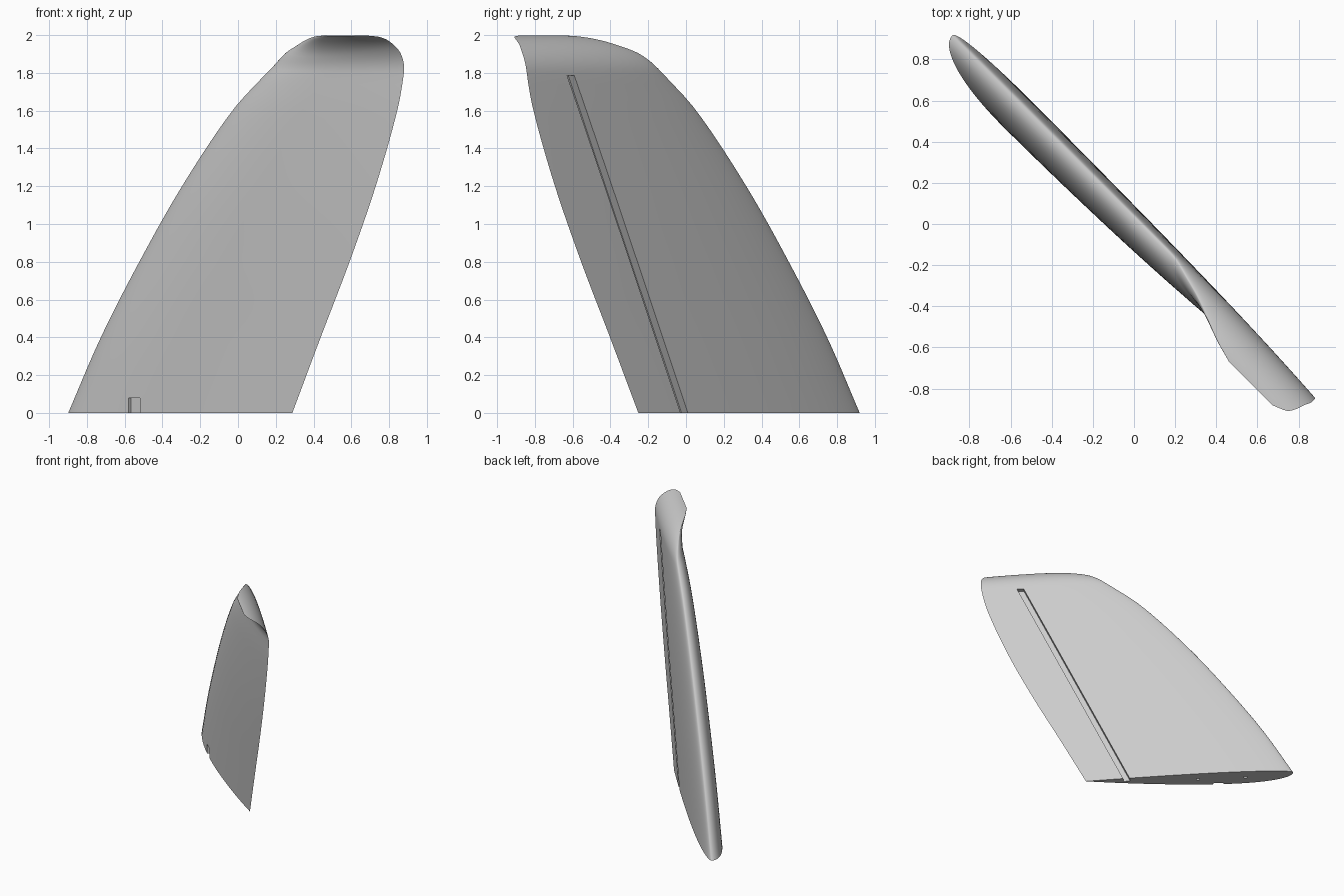
import bpy, bmesh
from math import sqrt, cos, sin, pi, radians
from mathutils import Vector

if "Cube" in bpy.data.objects:
    bpy.data.objects.remove(bpy.data.objects["Cube"])

BEND_Z, BEND_R, CHORD_N = 1.8, 0.2, 0.025
SIDE_POINTS = 36

# distance along the span, leading edge, trailing edge
STATIONS = [
    (0, -1.273, .382), (.4, -1.029, .594), (.8, -.742, .81),
    (1.2, -.424, 1.006), (1.6, -.05, 1.167), (1.8, .205, 1.217),
    (1.905, .35, 1.222), (1.954, .46, 1.21), (2.051, .68, 1.172),
    (2.086, .80, 1.10),
]
SPAN = STATIONS[-1][0]


def world(u, n, z):
    """u runs along the chord, n across the fin, z up."""
    return Vector(((u + n) / sqrt(2), (n - u) / sqrt(2), z))


def edge_at(p, col):
    """Smooth curve through the stations."""
    def slope(i):
        a, b = STATIONS[max(i - 1, 0)], STATIONS[min(i + 1, len(STATIONS) - 1)]
        return (b[col] - a[col]) / (b[0] - a[0])
    i = max(k for k in range(len(STATIONS) - 1) if STATIONS[k][0] <= p + 1e-9)
    a, b = STATIONS[i], STATIONS[i + 1]
    w = b[0] - a[0]
    t = (p - a[0]) / w
    return ((1 + 2 * t) * (1 - t) ** 2 * a[col] + t * (1 - t) ** 2 * w * slope(i)
            + t * t * (3 - 2 * t) * b[col] + t * t * (t - 1) * w * slope(i + 1))


def foil(s):
    """Airfoil half thickness, one at its thickest."""
    return 10 * (.2969 * sqrt(s) - .126 * s - .3516 * s**2 + .2843 * s**3 - .1036 * s**4)


def section(p):
    lead, trail = edge_at(p, 1), edge_at(p, 2)
    chord = trail - lead
    angle = max(0, p - BEND_Z) / BEND_R
    thin = sqrt(max(.01, 1 - (max(0, p - BEND_Z) / (SPAN - BEND_Z)) ** 2))
    points = []
    for k in range(2 * SIDE_POINTS):
        s = (1 + cos(pi * k / SIDE_POINTS)) / 2
        side = .027 if k < SIDE_POINTS else -.085
        h = side * chord * thin * max(0, foil(s))
        n = CHORD_N - BEND_R * (1 - cos(angle)) + h * cos(angle)
        z = min(p, BEND_Z) + (BEND_R + h) * sin(angle)
        points.append(world(lead + s * chord, n, z))
    return points


def make_object(name, bm):
    bmesh.ops.recalc_face_normals(bm, faces=bm.faces[:])
    mesh = bpy.data.meshes.new(name)
    bm.to_mesh(mesh)
    bm.free()
    obj = bpy.data.objects.new(name, mesh)
    bpy.context.collection.objects.link(obj)
    return obj


def loft(name, rings):
    bm = bmesh.new()
    loops = [[bm.verts.new(co) for co in ring] for ring in rings]
    for a, b in zip(loops, loops[1:]):
        for k in range(len(a)):
            j = (k + 1) % len(a)
            bm.faces.new((a[k], a[j], b[j], b[k]))
    bm.faces.new(loops[0])
    bm.faces.new(loops[-1])
    return make_object(name, bm)


def slab(name, low, high, half, n0, n1):
    """Bar between two (u, z) points."""
    return loft(name, [[world(u - half, n0, z), world(u + half, n0, z),
                        world(u + half, n1, z), world(u - half, n1, z)]
                       for u, z in (low, high)])


# Fin with its curled tip
steps = [BEND_Z * i / 30 for i in range(30)]
steps += [BEND_Z + (SPAN - BEND_Z) * sin(pi / 2 * i / 20) for i in range(21)]
fin = loft("fin", [section(p) for p in steps])

# Hinge groove, fixing notch and pin holes
cutters = [
    slab("groove_cutter", (.033, -.05), (.905, 1.785), .026, -.002, .3),
    slab("notch_cutter", (-.663, -.05), (-.663, .08), .042, -.3, -.095),
    slab("front_pin_cutter", (-.89, -.05), (-.89, .05), .012, -.035, -.011),
    slab("rear_pin_cutter", (-.51, -.05), (-.51, .05), .012, -.035, -.011),
]
bpy.ops.object.select_all(action="DESELECT")
bpy.context.view_layer.objects.active = fin
fin.select_set(True)
for cutter in cutters:
    cutter.hide_render = True
    mod = fin.modifiers.new(cutter.name, "BOOLEAN")
    mod.operation, mod.solver, mod.object = "DIFFERENCE", "EXACT", cutter
    bpy.ops.object.modifier_apply(modifier=mod.name)
    bpy.data.objects.remove(cutter)

# Plain grey finish
grey = bpy.data.materials.new("plain_grey")
grey.use_nodes = True
colour = (.6, .6, .6, 1)
grey.diffuse_color = colour
grey.node_tree.nodes["Principled BSDF"].inputs["Base Color"].default_value = colour
fin.data.materials.clear()
fin.data.materials.append(grey)
bpy.ops.object.shade_smooth_by_angle(angle=radians(35))
